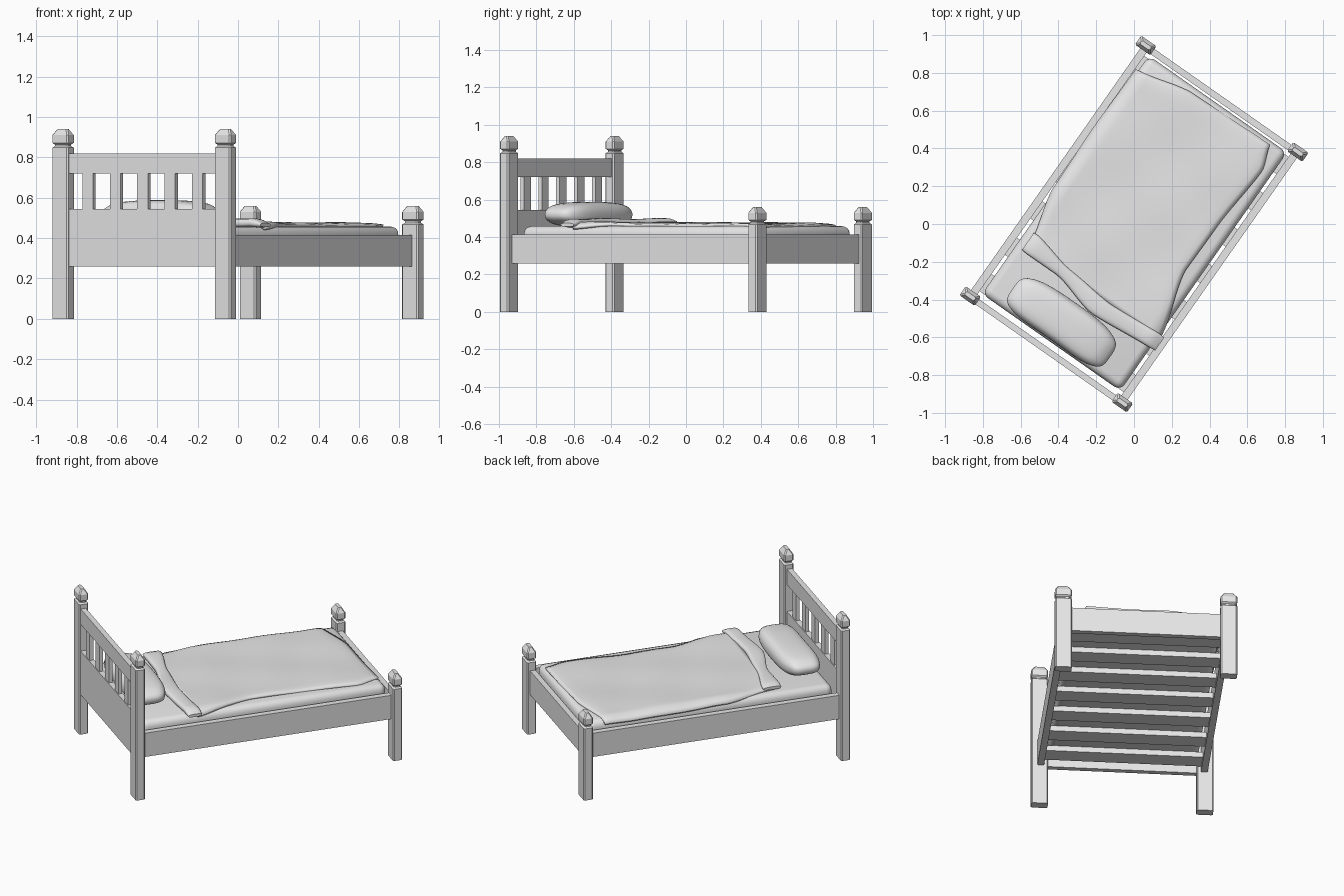
import bpy, bmesh, math

old = bpy.data.objects.get("Cube")
if old:
    bpy.data.objects.remove(old, do_unlink=True)

grey = bpy.data.materials.new("plain grey")
grey.use_nodes = True
grey.diffuse_color = (0.8, 0.8, 0.8, 1)
grey.node_tree.nodes["Principled BSDF"].inputs["Base Color"].default_value = (0.8, 0.8, 0.8, 1)

TURN = math.radians(-35)      # the whole bed stands at an angle
POST_X, POST_Y = 0.4915, 0.81


def finish(name, bm, smooth=None):
    """Turn a bmesh into a named, coloured, rotated object."""
    bmesh.ops.recalc_face_normals(bm, faces=bm.faces)
    mesh = bpy.data.meshes.new(name)
    bm.to_mesh(mesh)
    bm.free()
    mesh.materials.append(grey)
    obj = bpy.data.objects.new(name, mesh)
    bpy.context.collection.objects.link(obj)
    obj.rotation_euler.z = TURN
    if smooth:
        bpy.ops.object.select_all(action='DESELECT')
        obj.select_set(True)
        bpy.context.view_layer.objects.active = obj
        bpy.ops.object.shade_smooth_by_angle(angle=math.radians(smooth))
    return obj


def box(name, x, y, z, bevel=0, segments=1, smooth=None):
    """Box from (min, max) pairs, optionally with rounded edges."""
    bm = bmesh.new()
    bmesh.ops.create_cube(bm, size=1)
    for v in bm.verts:
        for i, (lo, hi) in enumerate((x, y, z)):
            v.co[i] = (lo + hi) / 2 + v.co[i] * (hi - lo)
    if bevel:
        bmesh.ops.bevel(bm, geom=bm.edges[:], offset=bevel, segments=segments,
                        profile=0.5, affect='EDGES')
    return finish(name, bm, smooth)


def loft(name, rings, smooth=None):
    """Skin closed rings and cap both ends."""
    bm = bmesh.new()
    rows = [[bm.verts.new(p) for p in ring] for ring in rings]
    n = len(rows[0])
    for a, b in zip(rows, rows[1:]):
        for i in range(n):
            j = (i + 1) % n
            bm.faces.new((a[i], a[j], b[j], b[i]))
    bm.faces.new(rows[0])
    bm.faces.new(rows[-1])
    return finish(name, bm, smooth)


def ease(points, t):
    """Smoothly interpolate (position, value) points."""
    if t <= points[0][0]:
        return points[0][1]
    for (a, va), (b, vb) in zip(points, points[1:]):
        if t <= b:
            k = (t - a) / (b - a)
            return va + (vb - va) * (k * 0.5 + 0.5 * k * k * (3 - 2 * k))
    return points[-1][1]


# Posts: chamfered rectangle with a neck groove and a bevelled cap
def post(name, cx, cy, h):
    rings = []
    for z, inset in ((0, 0), (h - .092, 0), (h - .084, .009), (h - .076, .009),
                     (h - .068, 0), (h - .03, 0), (h, .018)):
        w, d, c = .0495 - inset, .029 - inset, .007
        ring = [(w, d - c), (w - c, d), (c - w, d), (-w, d - c),
                (-w, c - d), (c - w, -d), (w - c, -d), (w, c - d)]
        rings.append([(cx + x, cy + y, z) for x, y in ring])
    loft(name, rings)


for side, s in (("left", 1), ("right", -1)):
    post(f"head_post_{side}", s * POST_X, -POST_Y, .94)
    post(f"foot_post_{side}", s * POST_X, POST_Y, .56)
    box(f"side_rail_{side}", sorted((s * .466, s * .506)), (-.79, .79), (.26, .415))

# Head and foot boards
INNER = (-.45, .45)
box("foot_board", INNER, (.787, .821), (.26, .415))
box("head_panel", INNER, (-.83, -.797), (.26, .545))
box("head_top_rail", INNER, (-.83, -.797), (.72, .82))
for i in range(5):
    x = (i - 2) * .166
    box(f"head_spindle_{i + 1}", (x - .032, x + .032), (-.825, -.802), (.54, .725))

# Slats under the mattress
for i in range(7):
    y = (i - 3) * .235
    box(f"bed_slat_{i + 1}", (-.47, .47), (y - .055, y + .055), (.285, .32))

# Mattress
box("mattress", (-.447, .447), (-.765, .775), (.32, .458), .04, 4, 40)

# Pillow: puffed box with pinched rim
bm = bmesh.new()
bmesh.ops.create_cube(bm, size=2)
bmesh.ops.subdivide_edges(bm, edges=bm.edges[:], cuts=11, use_grid_fill=True)
for v in bm.verts:
    x, y, z = v.co
    reach = max(abs(x), abs(y), abs(z))
    norm = (abs(x) ** 4 + abs(y) ** 4 + abs(z) ** 2.6) ** (1 / 3.6)
    x, y, z = (c * reach / norm for c in (x, y, z))
    puff = 1 - .18 * x * x - .12 * y * y
    v.co = (-.015 + .315 * x, -.637 + .118 * y - .012 * x * x,
            .52 + .069 * z * puff)
finish("pillow", bm, 60)

# Blanket: uneven sheet with wavy edges
LEFT = [(-.4, -.39), (-.1, -.46), (.3, -.47), (.68, -.463)]
RIGHT = [(-.4, .46), (-.05, .365), (.26, .369), (.62, .396), (.76, .349)]
FOOT = [(0, .677), (.38, .745), (1, .757)]
NU, NV = 32, 48
bm = bmesh.new()
grid = []
for j in range(NV + 1):
    row = []
    for i in range(NU + 1):
        u, v = i / NU, j / NV
        y = -.42 + (ease(FOOT, u) + .42) * v
        lo, hi = ease(LEFT, y), ease(RIGHT, y)
        x = lo + (hi - lo) * u
        z = .474 + .004 * math.sin(9 * x + 5 * y) * math.sin(11 * y - 4 * x)
        z += .006 * (1 - v)
        rim = min(u, 1 - u, 1 - v)
        z -= .008 * max(0, 1 - rim / .06) ** 2
        z -= .35 * max(0, abs(x) - .41)
        row.append(bm.verts.new((x, y, z)))
    grid.append(row)
for a, b in zip(grid, grid[1:]):
    for i in range(NU):
        bm.faces.new((a[i], a[i + 1], b[i + 1], b[i]))
blanket = finish("blanket", bm, 50)
thick = blanket.modifiers.new("thickness", 'SOLIDIFY')
thick.thickness = .016
thick.offset = -1

# Turned-back fold of the blanket: soft flattened roll
NEAR = [(-.4, -.338), (-.14, -.392), (.135, -.419), (.47, -.397)]
FAR = [(-.4, -.456), (-.176, -.455), (.081, -.518), (.47, -.487)]
rings = []
for k in range(29):
    t = k / 28
    x = -.407 + .883 * t
    mid, half = (ease(NEAR, x) + ease(FAR, x)) / 2, (ease(NEAR, x) - ease(FAR, x)) / 2
    end = min(1, .45 + min(t, 1 - t) / .04 * .55)
    height = .021 * end
    z0 = .478 + .003 * math.sin(14 * x) - .25 * max(0, abs(x) - .42)
    ring = []
    for a in range(20):
        c, s = math.cos(a * math.tau / 20), math.sin(a * math.tau / 20)
        ring.append((x, mid + half * (.9 + .1 * end) * math.copysign(abs(c) ** .7, c),
                     z0 + height * math.copysign(abs(s) ** .7, s)))
    rings.append(ring)
loft("blanket_fold", rings, 60)
